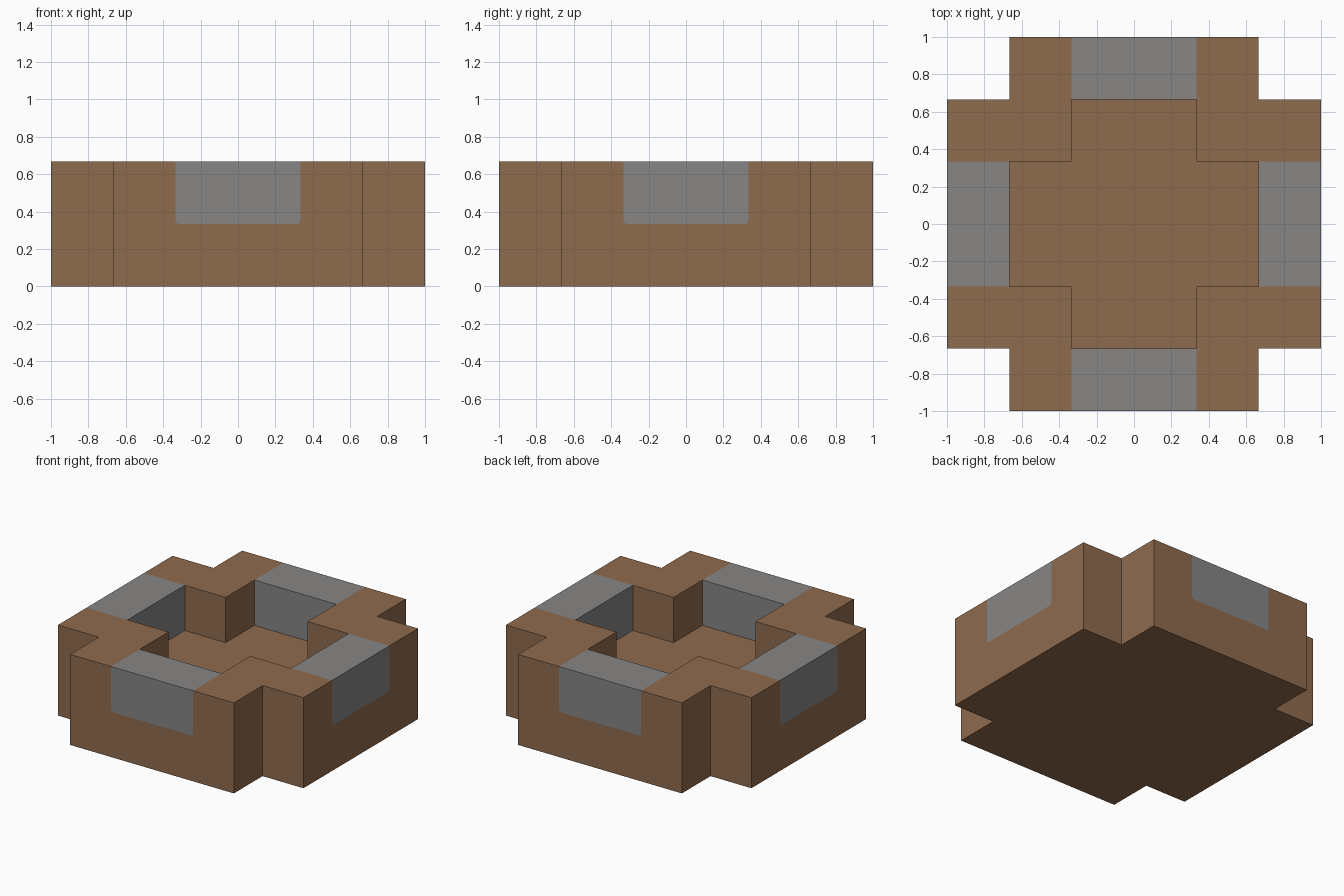
import bpy
import bmesh
import math
from mathutils import Vector

cube = bpy.data.objects.get("Cube")
if cube:
    bpy.data.objects.remove(cube, do_unlink=True)

UNIT = 1 / 3          # the model sits on a grid of thirds
WOOD, STONE = 0, 1


def make_material(name, rgb):
    mat = bpy.data.materials.new(name)
    mat.use_nodes = True
    color = (*rgb, 1)
    mat.diffuse_color = color
    mat.node_tree.nodes["Principled BSDF"].inputs["Base Color"].default_value = color
    return mat


def cell_kind(i, j):
    """Height in units and material of the column at grid cell (i, j)."""
    far, near = sorted((abs(i + 0.5), abs(j + 0.5)), reverse=True)
    if far > 3 or near > 2:
        return 0, WOOD                      # outside, or notched corner
    if far < 2 and near < 1:
        return 1, WOOD                      # floor of the cross-shaped basin
    return 2, STONE if near < 1 else WOOD   # rim


bm = bmesh.new()


def add_quad(center, u, v, material):
    corners = [center + (a * u + b * v) / 2
               for a, b in ((-1, -1), (1, -1), (1, 1), (-1, 1))]
    face = bm.faces.new([bm.verts.new(c * UNIT) for c in corners])
    face.material_index = material


X, Y, Z = Vector((1, 0, 0)), Vector((0, 1, 0)), Vector((0, 0, 1))

# Top, bottom and exposed sides of every column
for i in range(-3, 3):
    for j in range(-3, 3):
        height, kind = cell_kind(i, j)
        if not height:
            continue
        middle = Vector((i + 0.5, j + 0.5, 0))
        add_quad(middle, Y, X, WOOD)
        add_quad(middle + Z * height, X, Y, kind)
        for out in (X, -X, Y, -Y):
            neighbour = cell_kind(i + int(out.x), j + int(out.y))[0]
            for level in range(neighbour, height):
                add_quad(middle + out / 2 + Z * (level + 0.5),
                         Z.cross(out), Z, kind if level else WOOD)

# Weld the columns and merge flat areas of one colour
bmesh.ops.remove_doubles(bm, verts=bm.verts, dist=0.001)
bmesh.ops.dissolve_limit(bm, angle_limit=math.radians(1), verts=bm.verts,
                         edges=bm.edges, delimit={'MATERIAL'})

# Round the lower outer corners of the stone panels
corners = [v for v in bm.verts
           if abs(v.co.z - UNIT) < 0.01 and max(abs(v.co.x), abs(v.co.y)) > 0.99]
bmesh.ops.bevel(bm, geom=corners, offset=0.02, segments=3, profile=0.5,
                affect='VERTICES')

mesh = bpy.data.meshes.new("basin")
bm.to_mesh(mesh)
bm.free()
mesh.materials.append(make_material("brown wood", (0.275, 0.147, 0.076)))
mesh.materials.append(make_material("grey stone", (0.246, 0.235, 0.235)))
basin = bpy.data.objects.new("basin", mesh)
bpy.context.collection.objects.link(basin)
